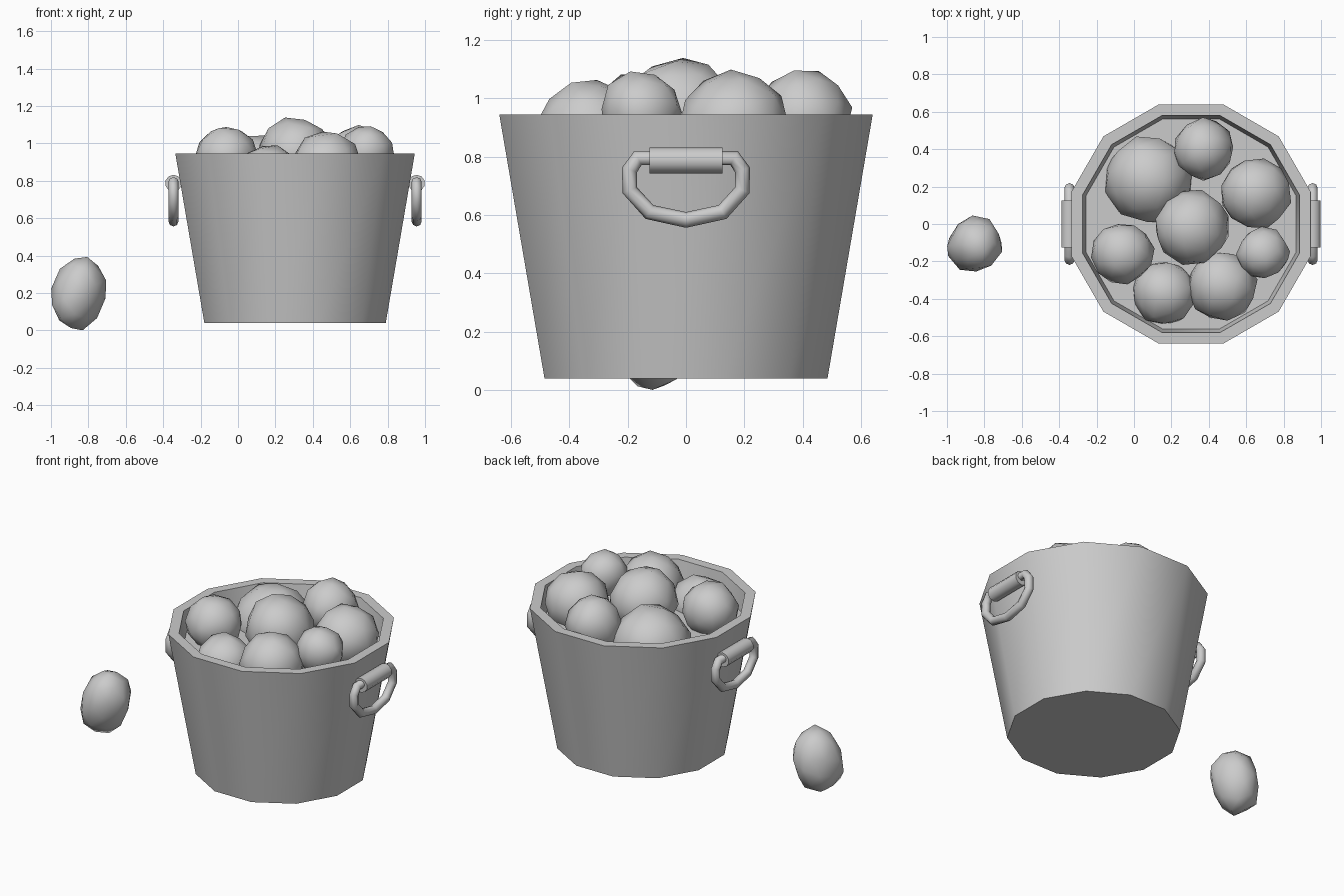
import bpy, bmesh, math, random
from mathutils import Vector

if "Cube" in bpy.data.objects:
    bpy.data.objects.remove(bpy.data.objects["Cube"])

GREY = (0.6, 0.6, 0.6, 1)
mat = bpy.data.materials.new("plain grey")
mat.use_nodes = True
mat.diffuse_color = GREY
mat.node_tree.nodes["Principled BSDF"].inputs["Base Color"].default_value = GREY

CENTRE_X = 0.305


def finish(obj, angle):
    """Assign the material and smooth shallow edges."""
    obj.data.materials.append(mat)
    bpy.ops.object.select_all(action="DESELECT")
    obj.select_set(True)
    bpy.context.view_layer.objects.active = obj
    bpy.ops.object.shade_smooth_by_angle(angle=math.radians(angle))
    return obj


def from_bmesh(name, bm, angle):
    bmesh.ops.recalc_face_normals(bm, faces=bm.faces)
    mesh = bpy.data.meshes.new(name)
    bm.to_mesh(mesh)
    bm.free()
    obj = bpy.data.objects.new(name, mesh)
    bpy.context.collection.objects.link(obj)
    return finish(obj, angle)


# Twelve-sided tapered bucket with a thick rim and a raised inner floor
def bucket(profile, sides=12):
    bm = bmesh.new()
    rings = []
    for apothem, z in profile:
        r = apothem / math.cos(math.pi / sides)
        angles = [(i + 0.5) * math.tau / sides for i in range(sides)]
        rings.append([bm.verts.new((CENTRE_X + r * math.cos(a), r * math.sin(a), z))
                      for a in angles])
    for low, high in zip(rings, rings[1:]):
        for i in range(sides):
            j = (i + 1) % sides
            bm.faces.new((low[i], low[j], high[j], high[i]))
    bm.faces.new(rings[0])
    bm.faces.new(rings[-1])
    return from_bmesh("bucket", bm, 40)


bucket([(0.485, 0.04), (0.64, 0.945), (0.58, 0.945), (0.562, 0.82)])


# Lumpy low-poly balls: centre, radii, roughness and sideways lean
def lump(name, centre, radii, seed, rough=0.05, lean=0.0):
    rng = random.Random(seed)
    bm = bmesh.new()
    bmesh.ops.create_icosphere(bm, subdivisions=2, radius=1)
    turn = Vector((rng.random(), rng.random(), rng.random())).to_track_quat("Z", "Y")
    for v in bm.verts:
        p = turn @ v.co * (1 + rng.uniform(-rough, rough))
        p.x += lean * p.z
        v.co = Vector(centre) + Vector(a * b for a, b in zip(p, radii))
    return from_bmesh(name, bm, 60)


heap = [  # x, y, top z, radius
    (0.08, 0.24, 1.05, 0.235),
    (0.37, 0.40, 1.10, 0.165),
    (0.65, 0.16, 1.095, 0.19),
    (0.31, -0.02, 1.14, 0.20),
    (-0.06, -0.155, 1.095, 0.165),
    (0.69, -0.155, 1.095, 0.14),
    (0.16, -0.37, 0.99, 0.17),
    (0.47, -0.33, 1.07, 0.19),
]
for i, (x, y, top, r) in enumerate(heap):
    lump(f"heaped_ball_{i + 1}", (x, y, top - r), (r, r, r), i)
lump("loose_ball", (-0.853, -0.11, 0.198), (0.142, 0.152, 0.198), 5, 0.07, 0.2)


# Drop handles: bent tube ring through a thick grip
def handle(side, x):
    half = [(0.165, 0.795), (0.193, 0.755), (0.193, 0.685), (0.125, 0.61)]
    path = half + [(0, 0.583)] + [(-y, z) for y, z in reversed(half)]
    curve = bpy.data.curves.new(side + "_handle_ring", "CURVE")
    curve.dimensions = "3D"
    curve.bevel_depth = 0.027
    curve.bevel_resolution = 2
    spline = curve.splines.new("POLY")
    spline.points.add(len(path) - 1)
    for point, (y, z) in zip(spline.points, path):
        point.co = (x, y, z, 1)
    spline.use_cyclic_u = True
    ring = bpy.data.objects.new(side + "_handle_ring", curve)
    bpy.context.collection.objects.link(ring)
    bpy.ops.object.select_all(action="DESELECT")
    ring.select_set(True)
    bpy.context.view_layer.objects.active = ring
    bpy.ops.object.convert(target="MESH")
    finish(bpy.context.object, 60)

    bpy.ops.mesh.primitive_cylinder_add(vertices=10, radius=0.045, depth=0.25,
                                        location=(x, 0, 0.787),
                                        rotation=(math.pi / 2, 0, 0))
    grip = bpy.context.object
    grip.name = side + "_handle_grip"
    finish(grip, 50)


for side, sign in (("left", 1), ("right", -1)):
    handle(side, CENTRE_X + sign * 0.65)
